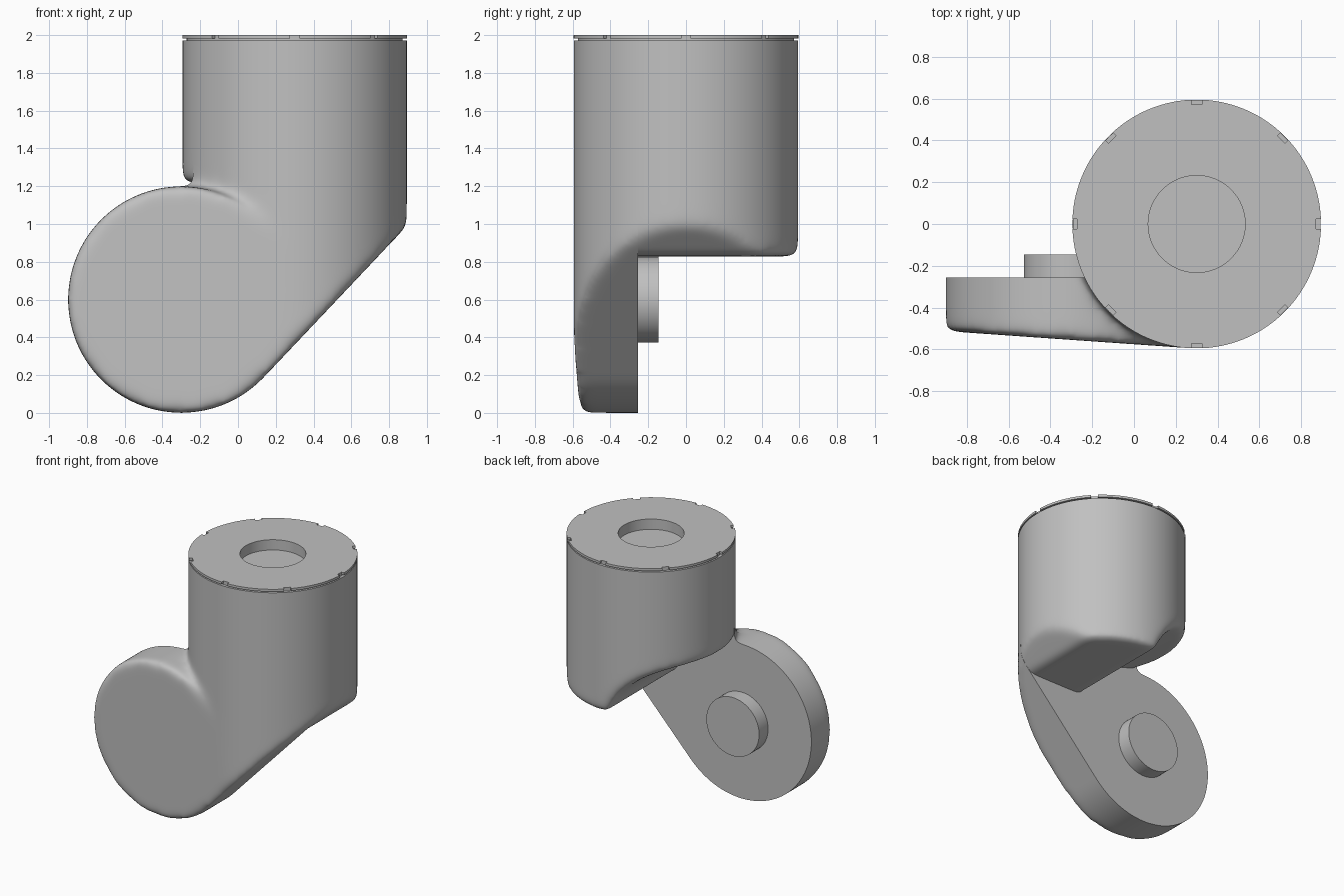
import bpy, bmesh
from math import sin, cos, pi, radians
from mathutils import Matrix, Vector

cube = bpy.data.objects.get("Cube")
if cube:
    bpy.data.objects.remove(cube, do_unlink=True)

grey = bpy.data.materials.new("light_grey")
grey.use_nodes = True
COLOR = (0.53, 0.53, 0.53, 1)
grey.diffuse_color = COLOR
for node in grey.node_tree.nodes:
    if node.type == 'BSDF_PRINCIPLED':
        node.inputs["Base Color"].default_value = COLOR

R = 0.595                 # barrel radius
BX = 0.3                  # barrel axis in x
PX, PZ, PR = -0.3, 0.6, 0.6   # pivot disc centre and radius
BACK = -0.255             # rear face of the arm
RIM = 1.972               # top of the barrel wall
SLOPE = radians(46.6)     # underside slant


def add_object(name, bm):
    bmesh.ops.recalc_face_normals(bm, faces=bm.faces[:])
    mesh = bpy.data.meshes.new(name)
    bm.to_mesh(mesh)
    bm.free()
    obj = bpy.data.objects.new(name, mesh)
    bpy.context.scene.collection.objects.link(obj)
    return obj


def prism(name, pts, axis, lo, hi):
    """Extrude a flat outline along y (points are x, z) or z (points are x, y)."""
    bm = bmesh.new()
    if axis == 'Y':
        verts = [bm.verts.new((a, lo, b)) for a, b in pts]
        step = Vector((0, hi - lo, 0))
    else:
        verts = [bm.verts.new((a, b, lo)) for a, b in pts]
        step = Vector((0, 0, hi - lo))
    face = bm.faces.new(verts)
    ext = bmesh.ops.extrude_face_region(bm, geom=[face], use_keep_orig=True)
    new = [g for g in ext["geom"] if isinstance(g, bmesh.types.BMVert)]
    bmesh.ops.translate(bm, verts=new, vec=step)
    return add_object(name, bm)


def arc(cx, cy, r, start, end, n):
    return [(cx + r * cos(start + (end - start) * i / n),
             cy + r * sin(start + (end - start) * i / n)) for i in range(n + 1)]


def circle(cx, cy, r, n=128):
    return arc(cx, cy, r, 0, 2 * pi, n)[:-1]


def bake(obj):
    deps = bpy.context.evaluated_depsgraph_get()
    mesh = bpy.data.meshes.new_from_object(obj.evaluated_get(deps))
    obj.modifiers.clear()
    obj.data = mesh


def boolean(obj, tool, operation):
    mod = obj.modifiers.new("bool", 'BOOLEAN')
    mod.operation = operation
    mod.solver = 'EXACT'
    mod.object = tool
    bake(obj)
    bpy.data.objects.remove(tool, do_unlink=True)


def soften(obj, rounds):
    """Even mesh, then relax it so that every edge becomes a fillet."""
    remesh = obj.modifiers.new("remesh", 'REMESH')
    remesh.mode = 'VOXEL'
    remesh.voxel_size = 0.015
    relax = obj.modifiers.new("relax", 'SMOOTH')
    relax.factor = 0.5
    relax.iterations = rounds
    bake(obj)


def trim(obj, co, normal, fill=False):
    """Remove what lies on the normal side of a plane."""
    bm = bmesh.new()
    bm.from_mesh(obj.data)
    bmesh.ops.bisect_plane(bm, geom=bm.verts[:] + bm.edges[:] + bm.faces[:],
                           dist=1e-5, plane_co=co, plane_no=normal, clear_outer=True)
    if fill:
        rim = [e for e in bm.edges if e.is_boundary]
        bmesh.ops.holes_fill(bm, edges=rim, sides=0)
        bmesh.ops.recalc_face_normals(bm, faces=bm.faces[:])
    bm.to_mesh(obj.data)
    bm.free()


def finish(obj, angle=35):
    obj.data.materials.clear()
    obj.data.materials.append(grey)
    for poly in obj.data.polygons:
        poly.use_smooth = True
        poly.material_index = 0
    obj.data.set_sharp_from_angle(angle=radians(angle))


def envelope():
    """Front outline: disc bottom, slanted underside, open above."""
    pts = arc(PX, PZ, PR, SLOPE - pi / 2, -pi, 64)
    tx, tz = pts[0]
    far = (tx + 1.6 * cos(SLOPE), tz + 1.6 * sin(SLOPE))
    return prism("envelope", pts + [(PX - PR, 2.4), (far[0], 2.4), far], 'Y', -1, 1)


# Front half: barrel wall blended into the pivot disc
arm = prism("arm_shell", circle(BX, 0, R), 'Z', -0.2, 2.2)
boolean(arm, envelope(), 'INTERSECT')
disc = prism("disc", circle(PX, PZ, PR), 'Y', -0.8, 0.1)
tilt = radians(4)
front = Vector((-sin(tilt), -cos(tilt), 0))
trim(disc, Vector((BX, 0, 0)) + front * R, front, fill=True)
boolean(arm, disc, 'UNION')
soften(arm, 50)
trim(arm, (0, BACK, 0), (0, 1, 0), fill=True)
trim(arm, (0, 0, RIM), (0, 0, 1))
finish(arm)

# Rear half: barrel with a rounded clearance for the mating disc
barrel = prism("barrel_shell", circle(BX, 0, R), 'Z', 0.828, 2.2)
boolean(barrel, envelope(), 'INTERSECT')
boolean(barrel, prism("clearance", circle(PX, PZ, 0.622), 'Y', -1, 1), 'DIFFERENCE')
soften(barrel, 60)
trim(barrel, (0, BACK, 0), (0, -1, 0))
trim(barrel, (0, 0, RIM), (0, 0, 1))
finish(barrel)

# Pivot pin on the rear of the arm
pin = prism("pivot_pin", circle(PX, PZ, 0.227, 64), 'Y', BACK - 0.03, -0.145)
finish(pin)

# Top cap: turned lid with a groove below and a central recess
profile = [(0.593, 1.9), (0.593, RIM), (0.572, RIM), (0.572, 1.982), (R, 1.982),
           (R, 2.0), (0.232, 2.0), (0.232, 1.92)]
bm = bmesh.new()
N = 128
rings = []
for r, z in profile:
    rings.append([bm.verts.new((x, y, z)) for x, y in circle(BX, 0, r, N)])
for a, b in zip(rings, rings[1:]):
    for i in range(N):
        j = (i + 1) % N
        bm.faces.new((a[i], a[j], b[j], b[i]))
bm.faces.new(rings[0])
bm.faces.new(rings[-1])
cap = add_object("top_cap", bm)

# Eight notches around the lid rim
bm = bmesh.new()
for i in range(8):
    turn = Matrix.Translation((BX, 0, 0)) @ Matrix.Rotation(i * pi / 4, 4, 'Z')
    place = turn @ Matrix.Translation((0.605, 0, 2.0)) @ Matrix.Diagonal((0.066, 0.05, 0.05, 1))
    bmesh.ops.create_cube(bm, size=1, matrix=place)
boolean(cap, add_object("notches", bm), 'DIFFERENCE')
finish(cap)
